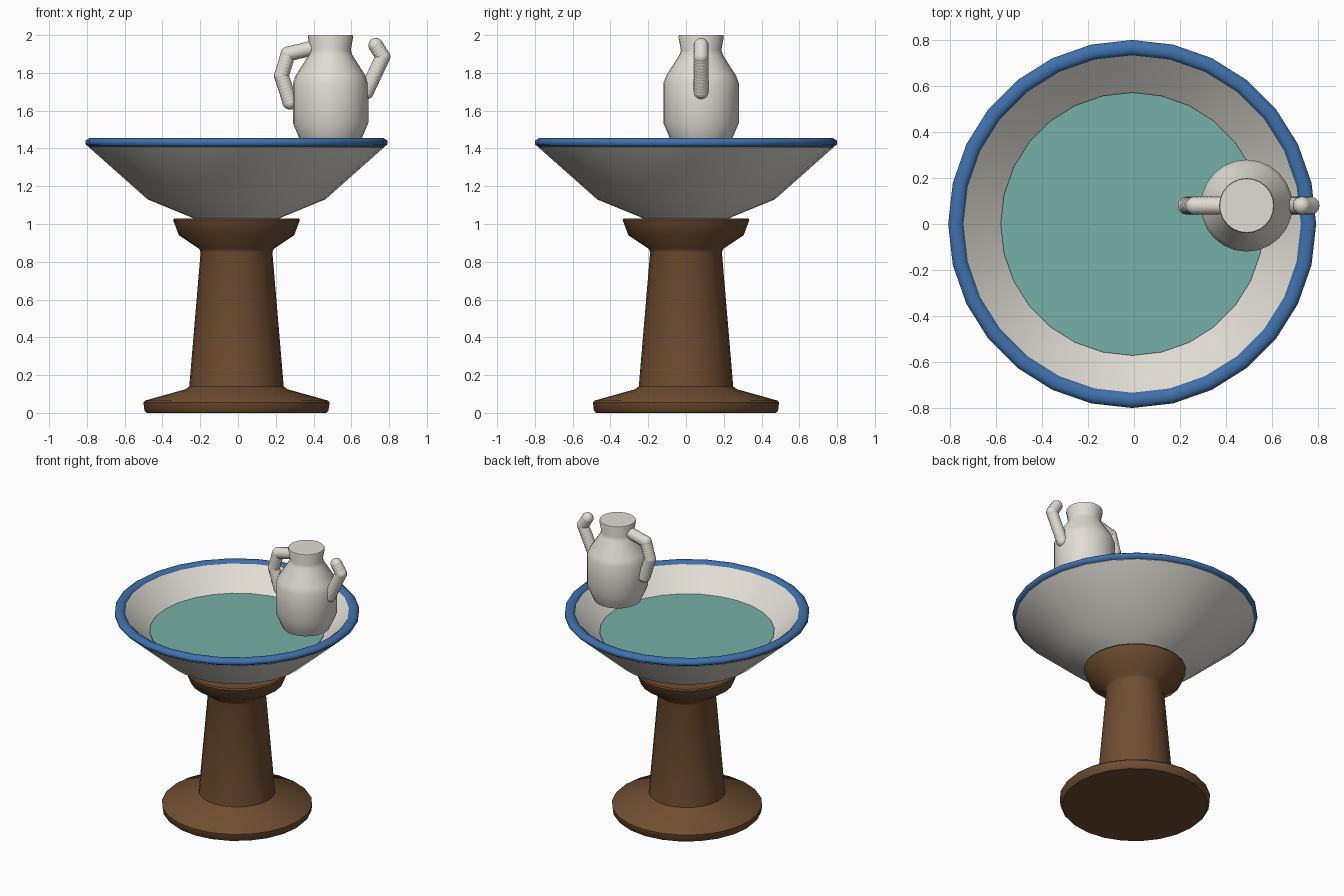
import bpy, bmesh, math
from mathutils import Vector, Matrix

cube = bpy.data.objects.get("Cube")
if cube:
    bpy.data.objects.remove(cube, do_unlink=True)


def material(name, color):
    m = bpy.data.materials.new(name)
    m.use_nodes = True
    m.diffuse_color = (*color, 1)
    bsdf = m.node_tree.nodes["Principled BSDF"]
    bsdf.inputs["Base Color"].default_value = (*color, 1)
    bsdf.inputs["Roughness"].default_value = 0.7
    return m


brown = material("brown clay", (0.16, 0.075, 0.031))
cream = material("cream ceramic", (0.75, 0.72, 0.66))
blue = material("blue glaze", (0.05, 0.165, 0.41))
teal = material("teal water", (0.18, 0.43, 0.39))


def finish(name, bm, mat, angle=40):
    bmesh.ops.recalc_face_normals(bm, faces=bm.faces)
    mesh = bpy.data.meshes.new(name)
    bm.to_mesh(mesh)
    bm.free()
    mesh.materials.append(mat)
    ob = bpy.data.objects.new(name, mesh)
    bpy.context.collection.objects.link(ob)
    bpy.ops.object.select_all(action='DESELECT')
    ob.select_set(True)
    bpy.context.view_layer.objects.active = ob
    bpy.ops.object.shade_smooth_by_angle(angle=math.radians(angle))
    return ob


def lathe(name, profile, mat, center, sides, closed=False, angle=40):
    """Turn (radius, height) points about a vertical axis; open ends are capped."""
    bm = bmesh.new()
    rings = []
    for r, z in profile:
        ring = []
        for i in range(sides):
            a = math.tau * i / sides
            ring.append(bm.verts.new((center[0] + r * math.cos(a),
                                      center[1] + r * math.sin(a), z)))
        rings.append(ring)
    pairs = list(zip(rings, rings[1:]))
    if closed:
        pairs.append((rings[-1], rings[0]))
    for low, high in pairs:
        for i in range(sides):
            j = (i + 1) % sides
            bm.faces.new((low[i], low[j], high[j], high[i]))
    if not closed:
        bm.faces.new(rings[0])
        bm.faces.new(rings[-1])
    return finish(name, bm, mat, angle)


def beaded_handle(name, path, y, radius=0.04, step=0.017):
    """String overlapping beads along a bent path in the xz plane."""
    bm = bmesh.new()
    points = [Vector((x, y, z)) for x, z in path]
    for a, b in zip(points, points[1:]):
        n = max(1, round((b - a).length / step))
        turn = (b - a).to_track_quat('Z', 'Y').to_matrix().to_4x4()
        for i in range(n + 1):
            place = Matrix.Translation(a.lerp(b, i / n)) @ turn
            bmesh.ops.create_uvsphere(bm, u_segments=12, v_segments=8,
                                      radius=radius, matrix=place)
    return finish(name, bm, cream, 60)


# Pedestal and basin share one axis
axis = (-0.008, 0.0)
lathe("pedestal", [(0.475, 0), (0.487, 0.012), (0.493, 0.055), (0.485, 0.065),
                   (0.27, 0.125), (0.25, 0.14), (0.19, 0.85), (0.197, 0.868),
                   (0.305, 0.94), (0.335, 1.02), (0.33, 1.03)],
      brown, axis, 24)
lathe("basin", [(0.22, 1.025), (0.25, 1.04), (0.47, 1.13), (0.78, 1.405), (0.775, 1.43),
                (0.735, 1.44), (0.57, 1.29), (0.42, 1.17), (0.2, 1.1)],
      cream, axis, 28)
rim = [(0.767 + 0.036 * math.cos(math.tau * (i + 0.5) / 8),
        1.431 + 0.025 * math.sin(math.tau * (i + 0.5) / 8)) for i in range(8)]
lathe("basin_rim", rim, blue, axis, 28, closed=True, angle=60)
lathe("water", [(0.572, 1.296), (0.572, 1.3)], teal, axis, 28)

# Jug with a closed mouth and two handles
jug = (0.49, 0.08)
lathe("jug", [(0.155, 1.43), (0.168, 1.46), (0.2, 1.535), (0.2, 1.745),
              (0.185, 1.785), (0.115, 1.895), (0.107, 1.92), (0.12, 1.99), (0.117, 2.0)],
      cream, jug, 24)
beaded_handle("right_jug_handle",
              [(0.39, 1.93), (0.265, 1.9), (0.23, 1.785), (0.275, 1.645)], jug[1])
beaded_handle("left_jug_handle",
              [(0.73, 1.945), (0.767, 1.885), (0.68, 1.7)], jug[1])
